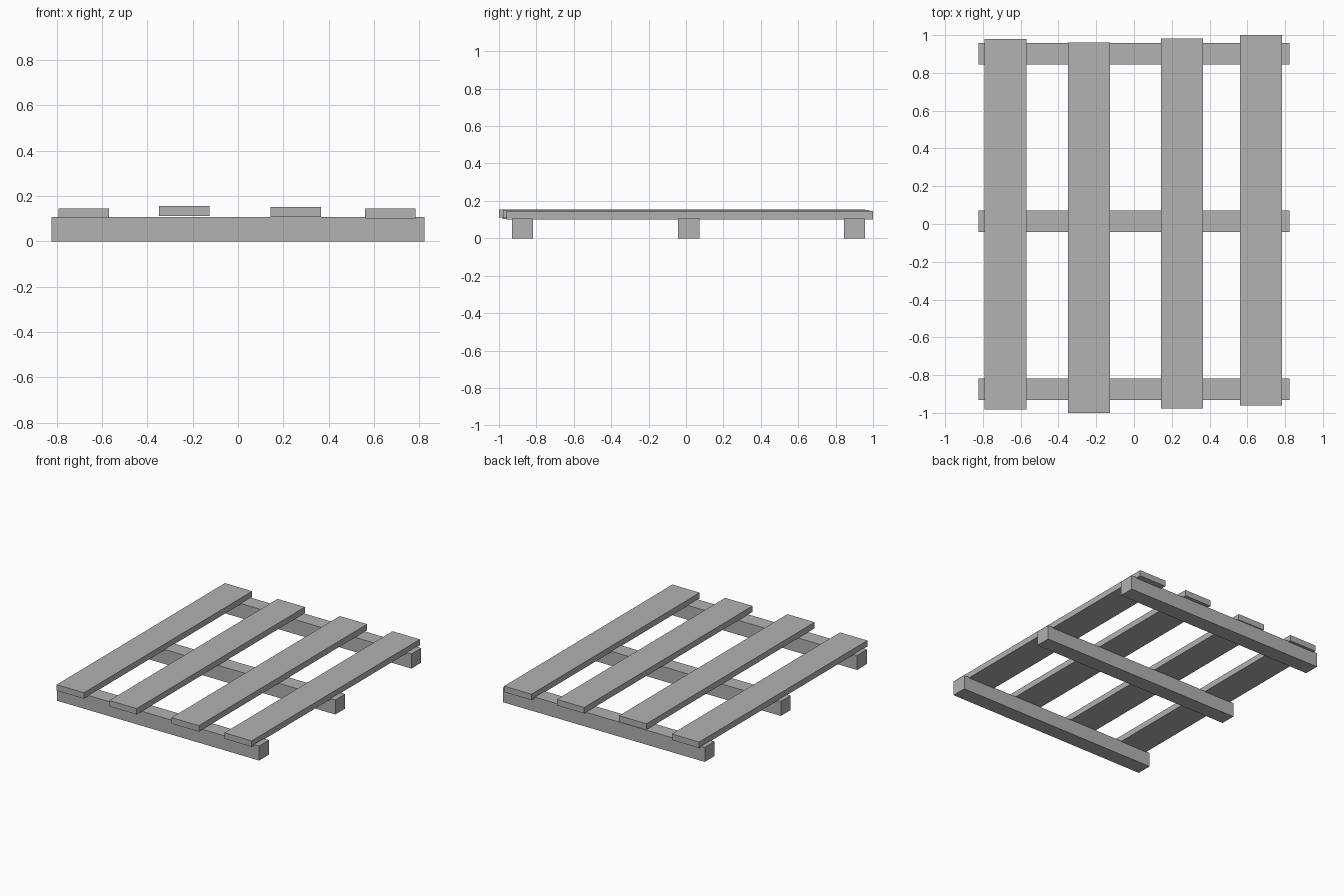
import bpy

cube = bpy.data.objects.get("Cube")
if cube:
    bpy.data.objects.remove(cube, do_unlink=True)

# Single flat grey for all timber
grey = bpy.data.materials.new("plain_grey")
grey.use_nodes = True
color = (0.445, 0.445, 0.445, 1)
grey.diffuse_color = color
grey.node_tree.nodes["Principled BSDF"].inputs["Base Color"].default_value = color


def board(name, center, size):
    """Add a flat-sided timber board."""
    bpy.ops.mesh.primitive_cube_add(size=1, location=center)
    obj = bpy.context.object
    obj.name = name
    obj.scale = size
    bpy.ops.object.transform_apply(location=False, rotation=False, scale=True)
    obj.data.materials.append(grey)
    return obj


# Three support rails running left to right
RAIL = (1.648, 0.114, 0.107)
for name, y in (("front", -0.874), ("middle", 0.014), ("back", 0.901)):
    board(name + "_rail", (0, y, RAIL[2] / 2), RAIL)

# Four deck planks, laid slightly unevenly in length and height
PLANK = (0.223, 1.96, 0.044)
planks = (
    ("right_outer", -0.681, -0.001, 0.124),
    ("right_inner", -0.238, -0.02, 0.133),
    ("left_inner", 0.254, 0.002, 0.130),
    ("left_outer", 0.672, 0.02, 0.123),
)
for name, x, y, z in planks:
    board(name + "_plank", (x, y, z), PLANK)
